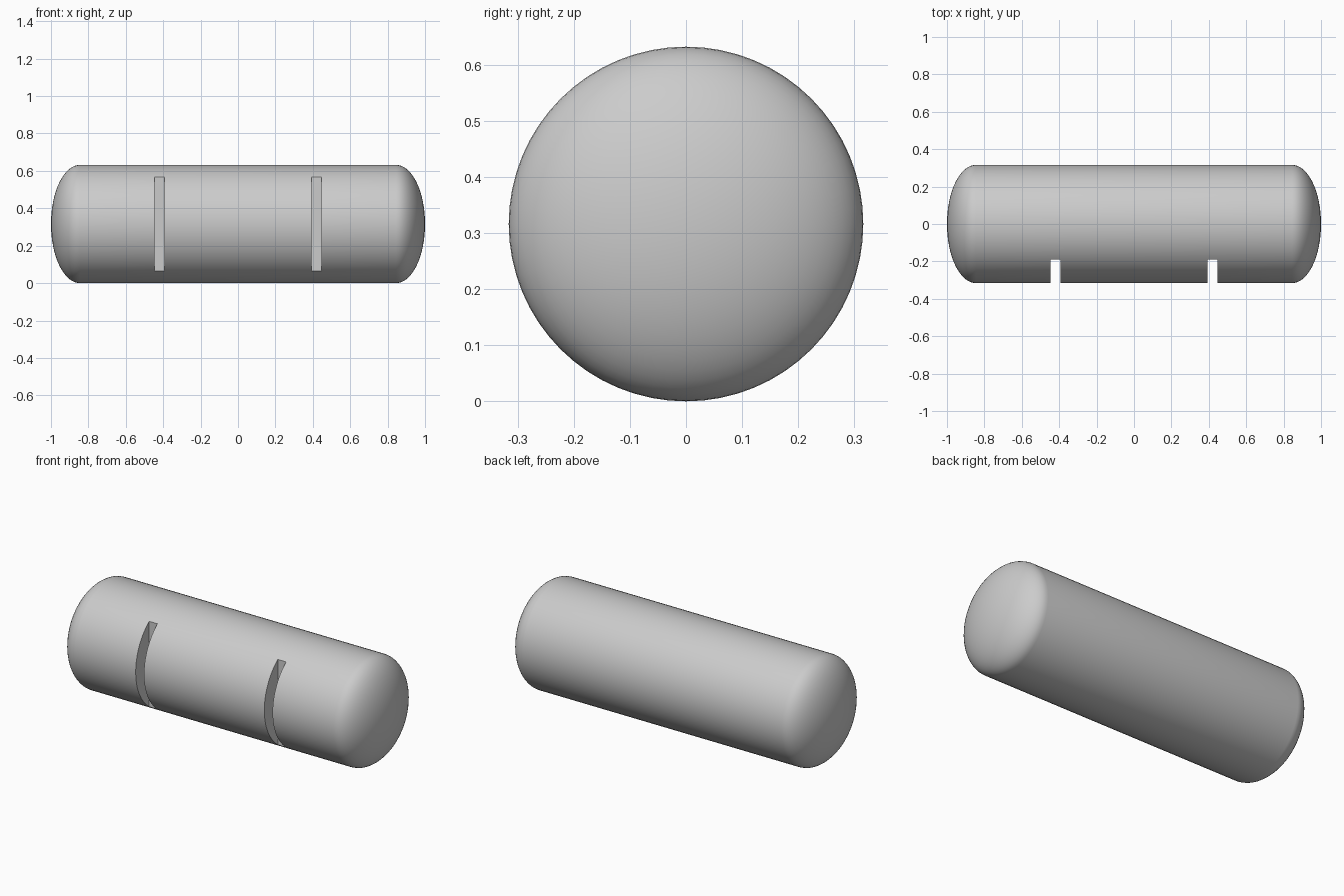
import bpy
import bmesh
from math import sin, cos, pi, radians
from mathutils import Matrix, Vector

RADIUS = 0.316
HALF = 1.0
DOME = 0.155          # depth of each domed end
SEGMENTS = 64
RINGS = 16

cube = bpy.data.objects.get("Cube")
if cube:
    bpy.data.objects.remove(cube, do_unlink=True)

grey = bpy.data.materials.new("plain_grey")
grey.use_nodes = True
colour = (0.6, 0.6, 0.6, 1)
grey.diffuse_color = colour
grey.node_tree.nodes["Principled BSDF"].inputs["Base Color"].default_value = colour


def add_object(name, bm):
    mesh = bpy.data.meshes.new(name)
    bm.to_mesh(mesh)
    bm.free()
    mesh.materials.append(grey)
    obj = bpy.data.objects.new(name, mesh)
    bpy.context.collection.objects.link(obj)
    return obj


# Capsule body: half profile with elliptical ends, spun about the x axis
right_end = [(HALF - DOME + DOME * cos(a), RADIUS * sin(a))
             for a in (pi / 2 * i / RINGS for i in range(RINGS + 1))]
profile = right_end + [(-x, r) for x, r in reversed(right_end)]
bm = bmesh.new()
points = [bm.verts.new((x, 0, r)) for x, r in profile]
edges = [bm.edges.new(pair) for pair in zip(points, points[1:])]
bmesh.ops.spin(bm, geom=points + edges, cent=(0, 0, 0), axis=(1, 0, 0),
               angle=2 * pi, steps=SEGMENTS)
bmesh.ops.remove_doubles(bm, verts=bm.verts, dist=0.0001)
bmesh.ops.recalc_face_normals(bm, faces=bm.faces)
bmesh.ops.translate(bm, verts=bm.verts, vec=(0, 0, RADIUS))
body = add_object("capsule_body", bm)


# Flat-bottomed slots sawn into the front
def cut_slot(x):
    bm = bmesh.new()
    place = Matrix.Translation((x, -0.39, RADIUS)) @ Matrix.Diagonal((0.054, 0.4, 1, 1))
    bmesh.ops.create_cube(bm, size=1, matrix=place)
    cutter = add_object("slot_cutter", bm)
    cutter.hide_render = True
    cut = body.modifiers.new("slot", 'BOOLEAN')
    cut.operation = 'DIFFERENCE'
    cut.solver = 'EXACT'
    cut.object = cutter
    bpy.ops.object.modifier_apply(modifier=cut.name)
    bpy.data.objects.remove(cutter, do_unlink=True)


bpy.ops.object.select_all(action='DESELECT')
body.select_set(True)
bpy.context.view_layer.objects.active = body
for side in (-1, 1):
    cut_slot(side * 0.42)
bpy.ops.object.shade_smooth_by_angle(angle=radians(30))
